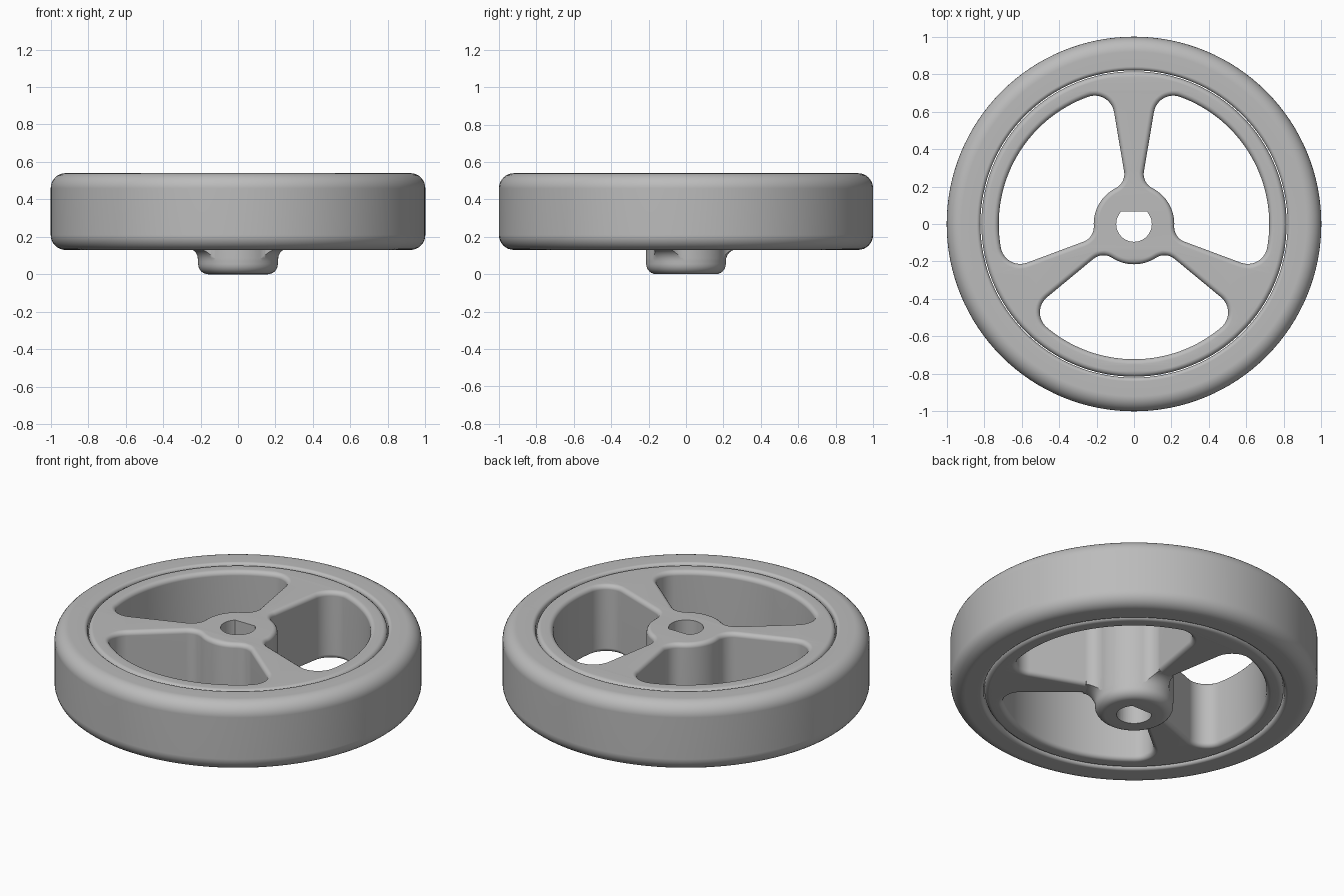
import bpy, bmesh
from math import cos, sin, radians, asin, degrees
from mathutils import Matrix, Vector

if "Cube" in bpy.data.objects:
    bpy.data.objects.remove(bpy.data.objects["Cube"], do_unlink=True)

BOTTOM, TOP = 0.13, 0.54
HUB_R, BORE_R, BORE_FLAT = 0.215, 0.095, 0.068

grey = bpy.data.materials.new("plain grey")
grey.use_nodes = True
grey.diffuse_color = (0.5, 0.5, 0.5, 1)
grey.node_tree.nodes["Principled BSDF"].inputs["Base Color"].default_value = (0.5, 0.5, 0.5, 1)


def arc(cx, cy, r, a0, a1, n):
    steps = [radians(a0 + (a1 - a0) * i / n) for i in range(n + 1)]
    return [(cx + r * cos(a), cy + r * sin(a)) for a in steps]


def polar(r, a):
    return r * cos(radians(a)), r * sin(radians(a))


def add_object(name, bm):
    bmesh.ops.remove_doubles(bm, verts=bm.verts, dist=0.0001)
    bmesh.ops.recalc_face_normals(bm, faces=bm.faces)
    mesh = bpy.data.meshes.new(name)
    bm.to_mesh(mesh)
    bm.free()
    mesh.materials.append(grey)
    obj = bpy.data.objects.new(name, mesh)
    bpy.context.collection.objects.link(obj)
    return obj


def lathe(name, profile, closed, steps=128):
    bm = bmesh.new()
    verts = [bm.verts.new((r, 0, z)) for r, z in profile]
    edges = [bm.edges.new(p) for p in zip(verts, verts[1:])]
    if closed:
        edges.append(bm.edges.new((verts[-1], verts[0])))
    bmesh.ops.spin(bm, geom=verts + edges, cent=(0, 0, 0), axis=(0, 0, 1),
                   angle=radians(360), steps=steps, use_duplicate=False)
    return add_object(name, bm)


def prism(name, outline, z0, z1):
    bm = bmesh.new()
    face = bm.faces.new([bm.verts.new((x, y, z0)) for x, y in outline])
    made = bmesh.ops.extrude_face_region(bm, geom=[face])["geom"]
    bmesh.ops.translate(bm, vec=(0, 0, z1 - z0),
                        verts=[v for v in made if isinstance(v, bmesh.types.BMVert)])
    obj = add_object(name, bm)
    obj.hide_render = True
    return obj


def activate(obj):
    bpy.ops.object.select_all(action='DESELECT')
    obj.select_set(True)
    bpy.context.view_layer.objects.active = obj


def cut(obj, cutters):
    activate(obj)
    for cutter in cutters:
        mod = obj.modifiers.new("cut", 'BOOLEAN')
        mod.operation, mod.solver, mod.object = 'DIFFERENCE', 'EXACT', cutter
        bpy.ops.object.modifier_apply(modifier=mod.name)


def smooth(obj):
    activate(obj)
    bpy.ops.object.shade_smooth_by_angle(angle=radians(35))
    mod = obj.modifiers.new("even shading", 'WEIGHTED_NORMAL')
    mod.keep_sharp = True


# Window outline: hub arc, fillet, spoke side, outer corner, rim arc, mirrored
half = arc(0, 0, HUB_R, 0, 33, 8)
half += arc(*polar(0.299, 33), 0.084, 213, 140.5, 10)[1:]
half += arc(*polar(0.617, 40.1), 0.105, 140.5, 40.1, 12)
half += arc(0, 0, 0.722, 40.1, 0, 16)[1:]
window = half + [(x, -y) for x, y in half[-2:0:-1]]
windows = []
for turn in (30, 150, 270):
    spin = Matrix.Rotation(radians(turn), 2)
    windows.append([tuple(spin @ Vector(p)) for p in window])

# Spoked wheel centre with rounded edges
BEVEL = 0.026
curve = bpy.data.curves.new("centre_outline", 'CURVE')
curve.dimensions, curve.fill_mode = '2D', 'BOTH'
curve.extrude = (TOP - BOTTOM) / 2 - BEVEL - 0.003
curve.bevel_depth, curve.offset, curve.bevel_resolution = BEVEL, -BEVEL, 3
for outline in [arc(0, 0, 0.815, 0, 360, 128)[:-1]] + windows:
    spline = curve.splines.new('POLY')
    spline.points.add(len(outline) - 1)
    for point, (x, y) in zip(spline.points, outline):
        point.co = (x, y, 0, 1)
    spline.use_cyclic_u = True
shape = bpy.data.objects.new("centre_outline", curve)
bpy.context.collection.objects.link(shape)
bpy.context.view_layer.update()
solid = shape.evaluated_get(bpy.context.evaluated_depsgraph_get()).to_mesh()
bm = bmesh.new()
bm.from_mesh(solid)
bmesh.ops.translate(bm, verts=bm.verts, vec=(0, 0, (TOP + BOTTOM) / 2))
for face in bm.faces:
    face.material_index = 0
bpy.data.objects.remove(shape, do_unlink=True)
wheel_centre = add_object("wheel_centre", bm)

# Hub boss below the spokes, flaring into them
boss_profile = [(0, 0)] + arc(0.158, 0.055, 0.055, 270, 360, 6)
boss_profile += arc(0.278, 0.07, 0.065, 180, 90, 6) + [(0.278, 0.16), (0, 0.16)]
hub_boss = lathe("hub_boss", boss_profile, False)

# Flat-sided bore and window cuts
flat = degrees(asin(BORE_FLAT / BORE_R))
bore = prism("bore_cutter", arc(0, 0, BORE_R, 180 - flat, 360 + flat, 40), -0.1, 0.7)
window_cutters = [prism("window_cutter", w, -0.1, 0.7) for w in windows]
cut(wheel_centre, [bore])
cut(hub_boss, window_cutters + [bore])
for cutter in window_cutters + [bore]:
    bpy.data.objects.remove(cutter, do_unlink=True)

# Tyre with broad outer and narrow inner rounding
OUT, INN = 0.08, 0.02
tyre_profile = arc(1 - OUT, TOP - OUT, OUT, 0, 90, 8)
tyre_profile += arc(0.82 + INN, TOP - INN, INN, 90, 180, 4)
tyre_profile += arc(0.82 + INN, BOTTOM + INN, INN, 180, 270, 4)
tyre_profile += arc(1 - OUT, BOTTOM + OUT, OUT, 270, 360, 8)
tyre = lathe("tyre", tyre_profile, True)

for part in (wheel_centre, hub_boss, tyre):
    smooth(part)
